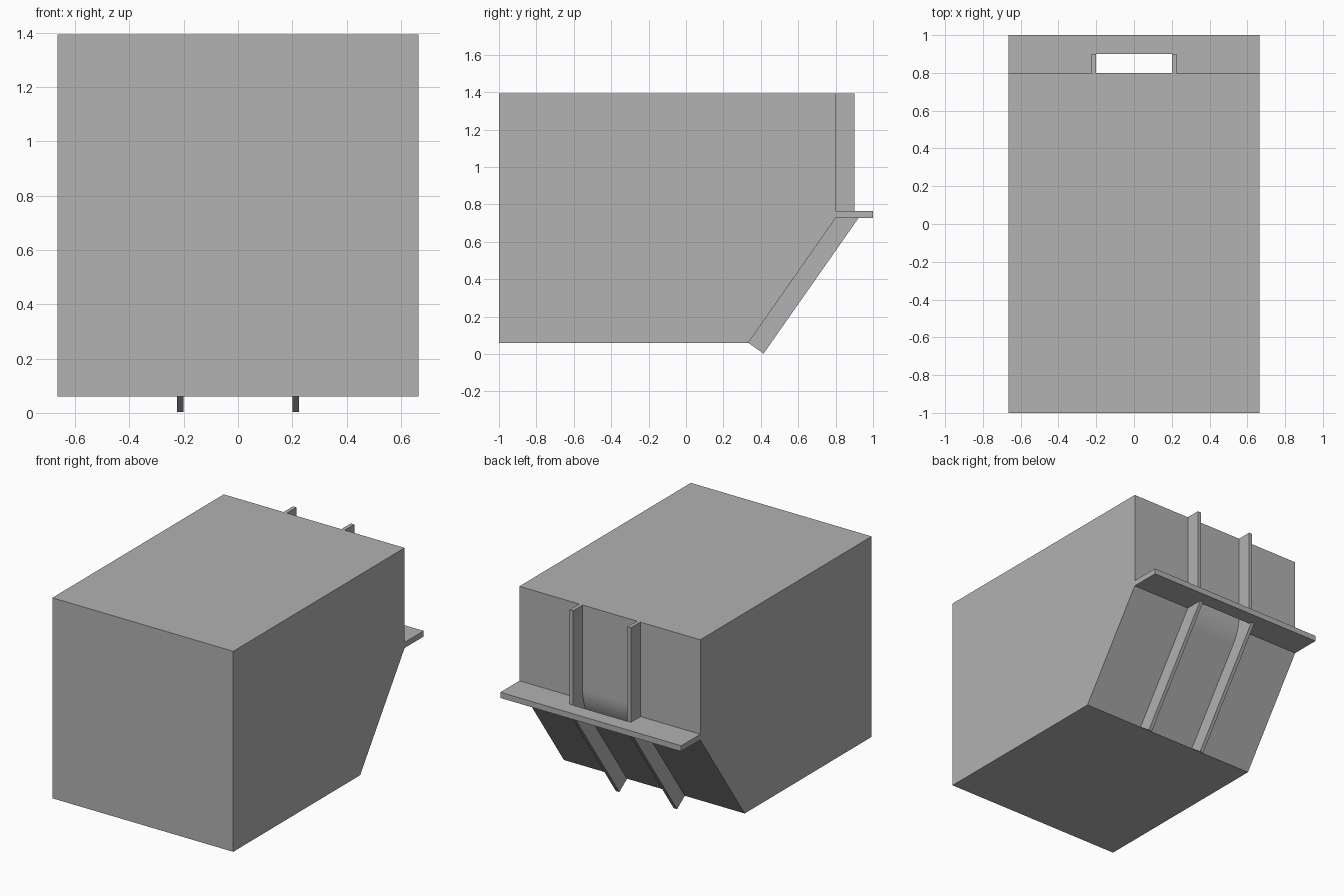
import bpy
import bmesh
import math
from mathutils import Vector

cube = bpy.data.objects.get("Cube")
if cube:
    bpy.data.objects.remove(cube, do_unlink=True)

# One plain colour
grey = bpy.data.materials.new("plain_grey")
grey.use_nodes = True
colour = (0.445, 0.445, 0.445, 1)
grey.diffuse_color = colour
grey.node_tree.nodes["Principled BSDF"].inputs["Base Color"].default_value = colour


def extrude(name, outline, axis, start, end):
    """Solid from a 2D outline: (y, z) along x, or (x, y) along z."""
    bm = bmesh.new()
    if axis == "x":
        points = [(start, a, b) for a, b in outline]
        shift = Vector((end - start, 0, 0))
    else:
        points = [(a, b, start) for a, b in outline]
        shift = Vector((0, 0, end - start))
    face = bm.faces.new([bm.verts.new(p) for p in points])
    result = bmesh.ops.extrude_face_region(bm, geom=[face])
    moved = [v for v in result["geom"] if isinstance(v, bmesh.types.BMVert)]
    bmesh.ops.translate(bm, verts=moved, vec=shift)
    bmesh.ops.recalc_face_normals(bm, faces=bm.faces)
    mesh = bpy.data.meshes.new(name)
    bm.to_mesh(mesh)
    bm.free()
    mesh.materials.append(grey)
    obj = bpy.data.objects.new(name, mesh)
    bpy.context.collection.objects.link(obj)
    return obj


# Main dimensions
HALF = 0.665
BOTTOM, TOP = 0.06, 1.393
BACK, RAIL_BACK = 0.8, 0.9
PLATE_LOW, PLATE_HIGH = 0.727, 0.765
RAIL_IN, RAIL_OUT = 0.2, 0.225
foot = Vector((0.333, BOTTOM))
corner = Vector((BACK, PLATE_LOW))
slope = (corner - foot).normalized()
outward = Vector((slope.y, -slope.x))

# Body with a sloping lower back
body = extrude("body", [(-1, BOTTOM), foot, corner, (BACK, TOP), (-1, TOP)],
               "x", -HALF, HALF)

# Rounded corner between the rails
turn = math.atan2(slope.x, slope.y)
reach = 0.1
radius = reach / math.tan(turn / 2)
centre = Vector((BACK - radius, PLATE_LOW + reach))
steps = 16
arc = [centre + radius * Vector((math.cos(a), math.sin(a)))
       for a in (-turn * i / steps for i in range(steps + 1))]
cutter = extrude("corner_cutter",
                 arc + [arc[-1] + outward * 0.1, (BACK + 0.1, arc[0].y)],
                 "x", -RAIL_IN, RAIL_IN)
cutter.hide_render = True
cut = body.modifiers.new("rounded_corner", "BOOLEAN")
cut.operation = "DIFFERENCE"
cut.solver = "EXACT"
cut.object = cutter
bpy.context.view_layer.objects.active = body
body.select_set(True)
bpy.ops.object.modifier_apply(modifier=cut.name)
bpy.data.objects.remove(cutter, do_unlink=True)
bpy.ops.object.shade_smooth_by_angle(angle=math.radians(20))

# Cross plate with a slot between the rails
extrude("slotted_plate",
        [(-HALF, BACK), (-RAIL_IN, BACK), (-RAIL_IN, RAIL_BACK), (RAIL_IN, RAIL_BACK),
         (RAIL_IN, BACK), (HALF, BACK), (HALF, 1), (-HALF, 1)],
        "z", PLATE_LOW, PLATE_HIGH)

# Upright and sloping guide rails on both sides
depth = RAIL_BACK - BACK
lower_end = foot + outward * depth
upper_end = (BACK + depth / slope.y, PLATE_LOW)
for side, sign in (("left", 1), ("right", -1)):
    extrude("upper_rail_" + side,
            [(BACK, PLATE_HIGH), (RAIL_BACK, PLATE_HIGH), (RAIL_BACK, TOP), (BACK, TOP)],
            "x", sign * RAIL_IN, sign * RAIL_OUT)
    extrude("lower_rail_" + side, [foot, lower_end, upper_end, corner],
            "x", sign * RAIL_IN, sign * RAIL_OUT)
